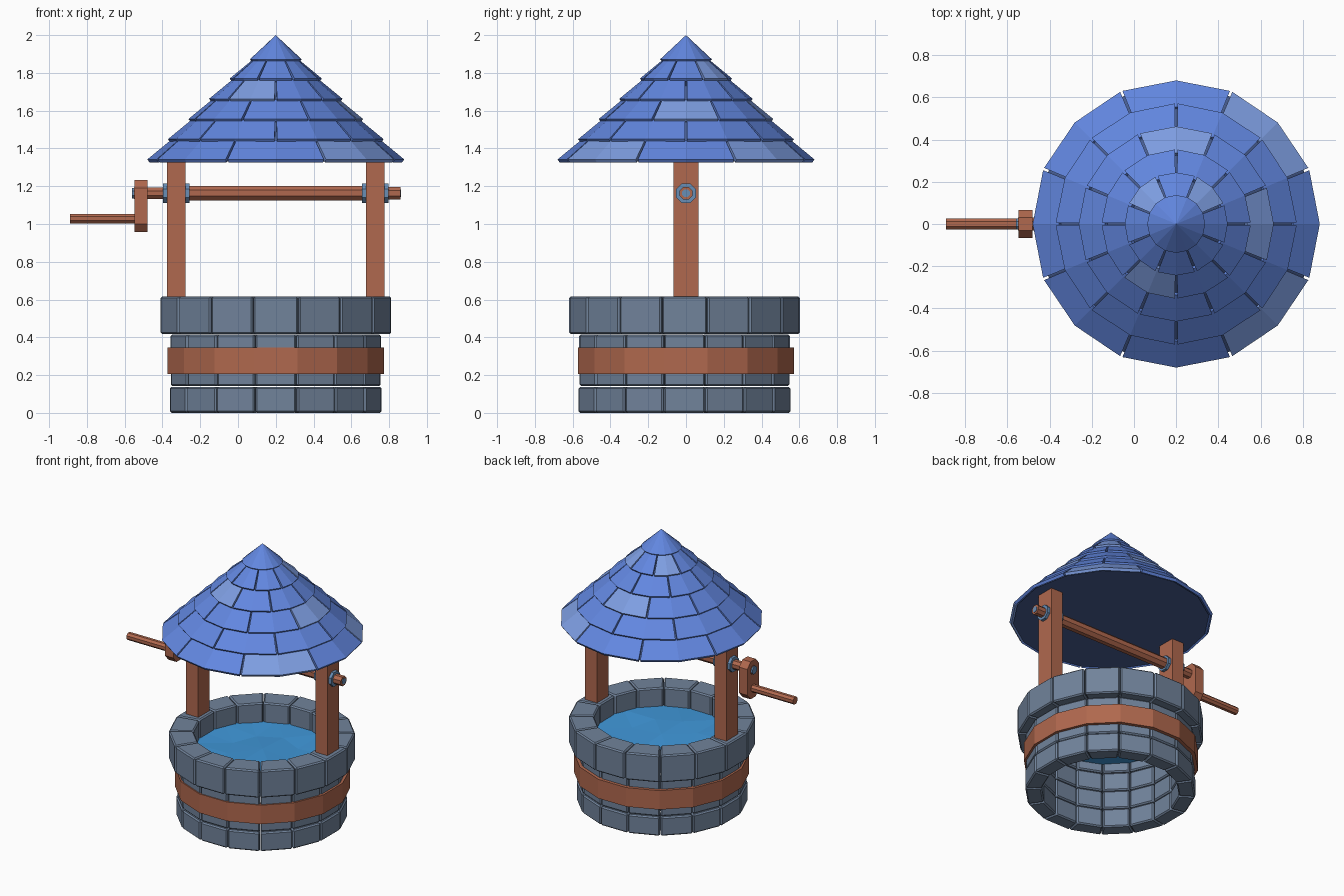
import bpy, bmesh, math, random
from mathutils import Vector, Matrix

if "Cube" in bpy.data.objects:
    bpy.data.objects.remove(bpy.data.objects["Cube"])

random.seed(4)
CX = 0.2  # the well's axis


def mat(name, r, g, b):
    lin = [((c / 255 + 0.055) / 1.055) ** 2.4 for c in (r, g, b)]
    m = bpy.data.materials.new(name)
    m.diffuse_color = (*lin, 1)
    m.use_nodes = True
    m.node_tree.nodes["Principled BSDF"].inputs["Base Color"].default_value = m.diffuse_color
    return m


STONE = mat("grey_stone", 113, 131, 155)
WOOD = mat("brown_wood", 176, 104, 78)
BLUE = mat("roof_blue", 98, 135, 224)
PALE = mat("pale_roof_blue", 126, 158, 226)
NAVY = mat("roof_underside", 72, 94, 146)
WATER = mat("water_blue", 64, 152, 218)
METAL = mat("blue_steel", 104, 142, 182)


def finish(bm, name, *mats):
    bmesh.ops.recalc_face_normals(bm, faces=bm.faces)
    me = bpy.data.meshes.new(name)
    bm.to_mesh(me)
    bm.free()
    for m in mats:
        me.materials.append(m)
    ob = bpy.data.objects.new(name, me)
    bpy.context.collection.objects.link(ob)
    return ob


def arc_block(bm, profile, angles, mi=0, cy=0):
    """Sweep an (r, z) profile through the angles (degrees) and cap both ends."""
    rings = [[bm.verts.new((CX + r * math.cos(math.radians(a)),
                            cy + r * math.sin(math.radians(a)), z))
              for r, z in profile] for a in angles]
    n = len(profile)
    faces = [bm.faces.new(rings[0]), bm.faces.new(rings[-1][::-1])]
    for p, q in zip(rings, rings[1:]):
        for i in range(n):
            j = (i + 1) % n
            faces.append(bm.faces.new((p[i], p[j], q[j], q[i])))
    for f in faces:
        f.material_index = mi


def rod(name, x0, x1, z, r, m, n=8):
    bm = bmesh.new()
    M = Matrix.Translation(((x0 + x1) / 2, 0, z)) @ Matrix.Rotation(math.pi / 2, 4, 'Y') \
        @ Matrix.Rotation(math.pi / n, 4, 'Z')
    bmesh.ops.create_cone(bm, cap_ends=True, segments=n, radius1=r, radius2=r,
                          depth=x1 - x0, matrix=M)
    return finish(bm, name, m)


def box(name, lo, hi, m):
    bm = bmesh.new()
    lo, hi = Vector(lo), Vector(hi)
    bmesh.ops.create_cube(bm, size=1, matrix=Matrix.Translation((lo + hi) / 2)
                          @ Matrix.Diagonal((*(hi - lo), 1)))
    return finish(bm, name, m)


# stone courses and wider rim, 16 chamfered blocks each
courses = [("wall_course_bottom", 0.0, 0.138, 0.46, 0.571),
           ("wall_course_middle", 0.142, 0.276, 0.46, 0.566),
           ("wall_course_top", 0.280, 0.415, 0.46, 0.568),
           ("wall_rim", 0.417, 0.617, 0.455, 0.622)]
for name, z0, z1, ri, ro in courses:
    bm = bmesh.new()
    for k in range(16):
        a = k * 22.5
        arc_block(bm, [(ri, z0), (ro, z0), (ro, z1), (ri, z1)],
                  [a - 11.05, a + 11.05], cy=-0.008)
    bmesh.ops.recalc_face_normals(bm, faces=bm.faces)
    bmesh.ops.bevel(bm, geom=bm.edges[:], offset=0.009, segments=1, affect='EDGES')
    finish(bm, name, STONE)

# wooden band round the wall
bm = bmesh.new()
for k in range(16):
    a = k * 22.5
    p = [[bm.verts.new((CX + r * math.cos(math.radians(t)), r * math.sin(math.radians(t)), z))
          for r, z in ((0.545, 0.205), (0.584, 0.205), (0.584, 0.345), (0.545, 0.345))]
         for t in (a - 11.25, a + 11.25)]
    for i in range(4):
        j = (i + 1) % 4
        bm.faces.new((p[0][i], p[0][j], p[1][j], p[1][i]))
bmesh.ops.remove_doubles(bm, verts=bm.verts, dist=0.0005)
finish(bm, "wooden_band", WOOD)

# faceted water surface
bm = bmesh.new()


def water_ring(n, r, amp):
    return [bm.verts.new((CX + r * math.cos(2 * math.pi * k / n),
                          r * math.sin(2 * math.pi * k / n),
                          0.48 + random.uniform(-amp, amp))) for k in range(n)]


centre = bm.verts.new((CX, 0, 0.49))
inner, outer = water_ring(8, 0.24, 0.014), water_ring(16, 0.475, 0.004)
for k in range(8):
    i0, i1 = inner[k], inner[(k + 1) % 8]
    o0, o1, o2 = outer[2 * k], outer[2 * k + 1], outer[(2 * k + 2) % 16]
    for tri in ((centre, i0, i1), (i0, o0, o1), (i0, o1, i1), (i1, o1, o2)):
        bm.faces.new(tri)
finish(bm, "water", WATER)

# posts and their steel collars
for side, s in (("left", -1), ("right", 1)):
    xc = CX + s * 0.526
    box(side + "_post", (xc - 0.049, -0.067, 0.45), (xc + 0.049, 0.067, 1.34), WOOD)
    rod(side + "_collar", xc - 0.07, xc + 0.07, 1.163, 0.056, METAL)

# axle, crank arm and handle
rod("axle", -0.27, 0.67, 1.163, 0.041, WOOD)
rod("axle_left_end", -0.55, -0.27, 1.163, 0.034, WOOD)
rod("axle_right_end", 0.67, 0.86, 1.163, 0.036, WOOD)
rod("axle_left_cap", -0.56, -0.54, 1.163, 0.029, METAL)
rod("axle_right_cap", 0.855, 0.864, 1.163, 0.022, METAL)
rod("crank_handle", -0.89, -0.50, 1.028, 0.028, WOOD)
bm = bmesh.new()
outline = [(-0.067, 1.0), (-0.03, 0.957), (0.03, 0.957), (0.067, 1.0),
           (0.067, 1.19), (0.03, 1.232), (-0.03, 1.232), (-0.067, 1.19)]
f = bm.faces.new([bm.verts.new((-0.547, y, z)) for y, z in outline])
ext = bmesh.ops.extrude_face_region(bm, geom=[f])
bmesh.ops.translate(bm, vec=(0.067, 0, 0),
                    verts=[v for v in ext["geom"] if isinstance(v, bmesh.types.BMVert)])
finish(bm, "crank_arm", WOOD)

# roof core, seen in the gaps and from below
bm = bmesh.new()
bmesh.ops.create_cone(bm, cap_ends=True, segments=16, radius1=0.655, radius2=0.10, depth=0.53,
                      matrix=Matrix.Translation((CX, 0, 1.595)))
finish(bm, "roof_core", NAVY)

# shingle tiers: eight two-facet shingles each, staggered, a few paler
pale = {(0, 0), (0, 6), (2, 1), (2, 7), (3, 5), (4, 0), (4, 2)}
for t in range(5):
    r, z = 0.68 - 0.109 * t, 1.325 + 0.107 * t
    prof = [(r - 0.012, z), (r, z + 0.017), (r - 0.125, z + 0.12), (r - 0.14, z + 0.10)]
    g = math.degrees(0.006 / r)
    start = 22.5 if t % 2 == 0 else 0
    bm = bmesh.new()
    for k in range(8):
        a = start + 45 * k
        arc_block(bm, prof, [a + g, a + 22.5, a + 45 - g], int((t, k) in pale))
    finish(bm, f"roof_tier_{t + 1}", BLUE, PALE)

# pointed roof cap
bm = bmesh.new()
bmesh.ops.create_cone(bm, cap_ends=True, segments=16, radius1=0.125, radius2=0.137, depth=0.014,
                      matrix=Matrix.Translation((CX, 0, 1.865)))
bmesh.ops.create_cone(bm, cap_ends=False, segments=16, radius1=0.137, radius2=0, depth=0.128,
                      matrix=Matrix.Translation((CX, 0, 1.936)))
bmesh.ops.remove_doubles(bm, verts=bm.verts, dist=0.0005)
finish(bm, "roof_cap", BLUE)
